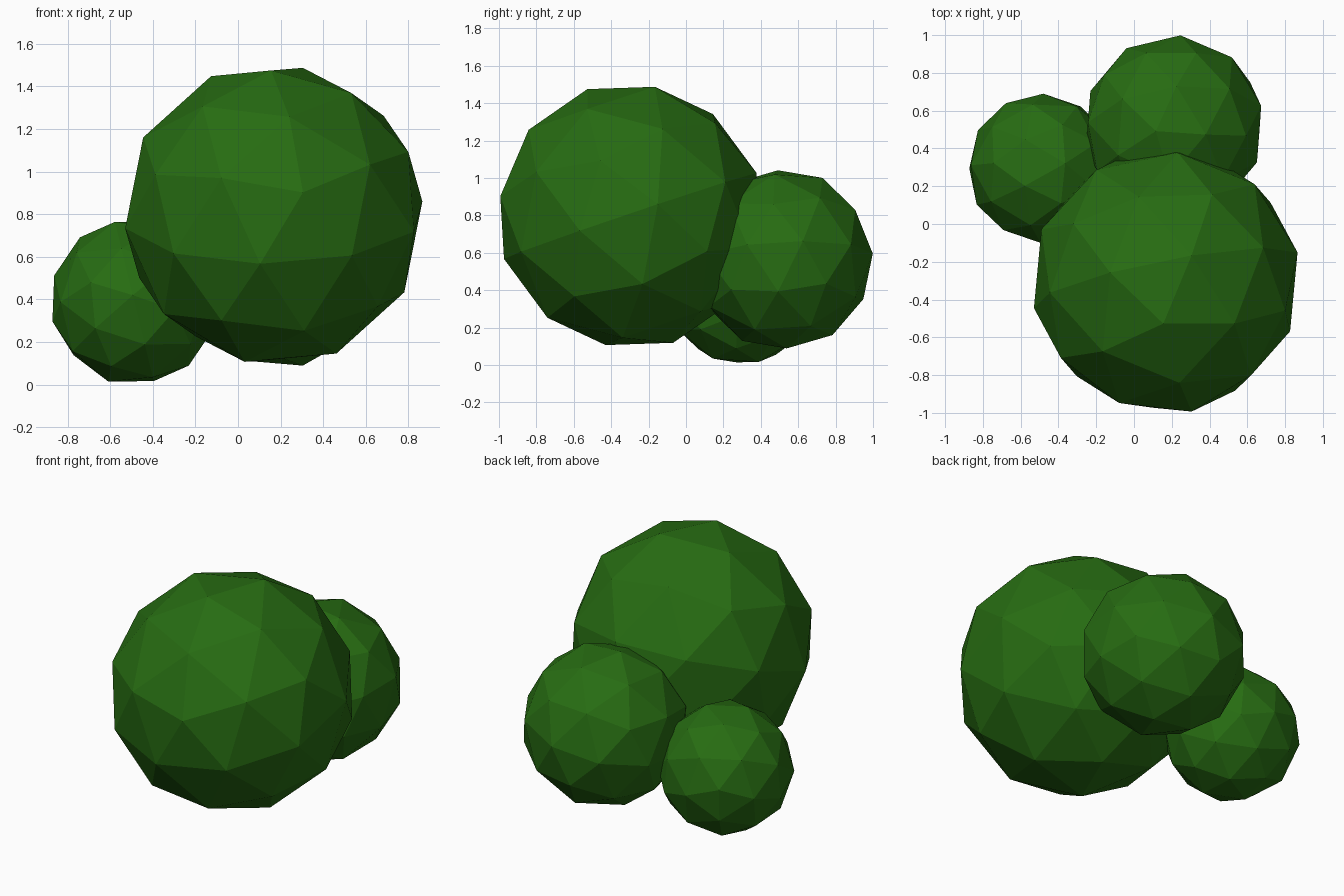
import bpy
from mathutils import Matrix, Vector

if "Cube" in bpy.data.objects:
    bpy.data.objects.remove(bpy.data.objects["Cube"])

leaf = bpy.data.materials.new("leaf_green")
leaf.diffuse_color = (0.02, 0.15, 0.006, 1)
leaf.use_nodes = True
leaf.node_tree.nodes["Principled BSDF"].inputs["Base Color"].default_value = leaf.diffuse_color


def foliage(name, centre, radius, pole, neighbour):
    """Faceted ball, turned by the directions of two adjacent five-sided corners."""
    z = Vector(pole).normalized()
    n = Vector(neighbour)
    x = (n - z * n.dot(z)).normalized()
    turn = Matrix((x, z.cross(x), z)).transposed().to_4x4()
    bpy.ops.mesh.primitive_ico_sphere_add(subdivisions=2, radius=radius)
    ball = bpy.context.object
    ball.name = name
    ball.matrix_world = Matrix.Translation(centre) @ turn
    ball.data.materials.append(leaf)


# Three overlapping clumps of a bush
foliage("large_clump", (0.168, -0.298, 0.797), 0.716,
        (-0.013, -0.232, 0.685), (0.137, -0.695, 0.105))
foliage("medium_clump", (0.21, 0.515, 0.565), 0.486,
        (0.12, 0.39, 0.265), (-0.06, 0.42, -0.215))
foliage("small_clump", (-0.487, 0.295, 0.39), 0.396,
        (-0.39, 0.0, -0.095), (-0.20, 0.345, 0.037))
